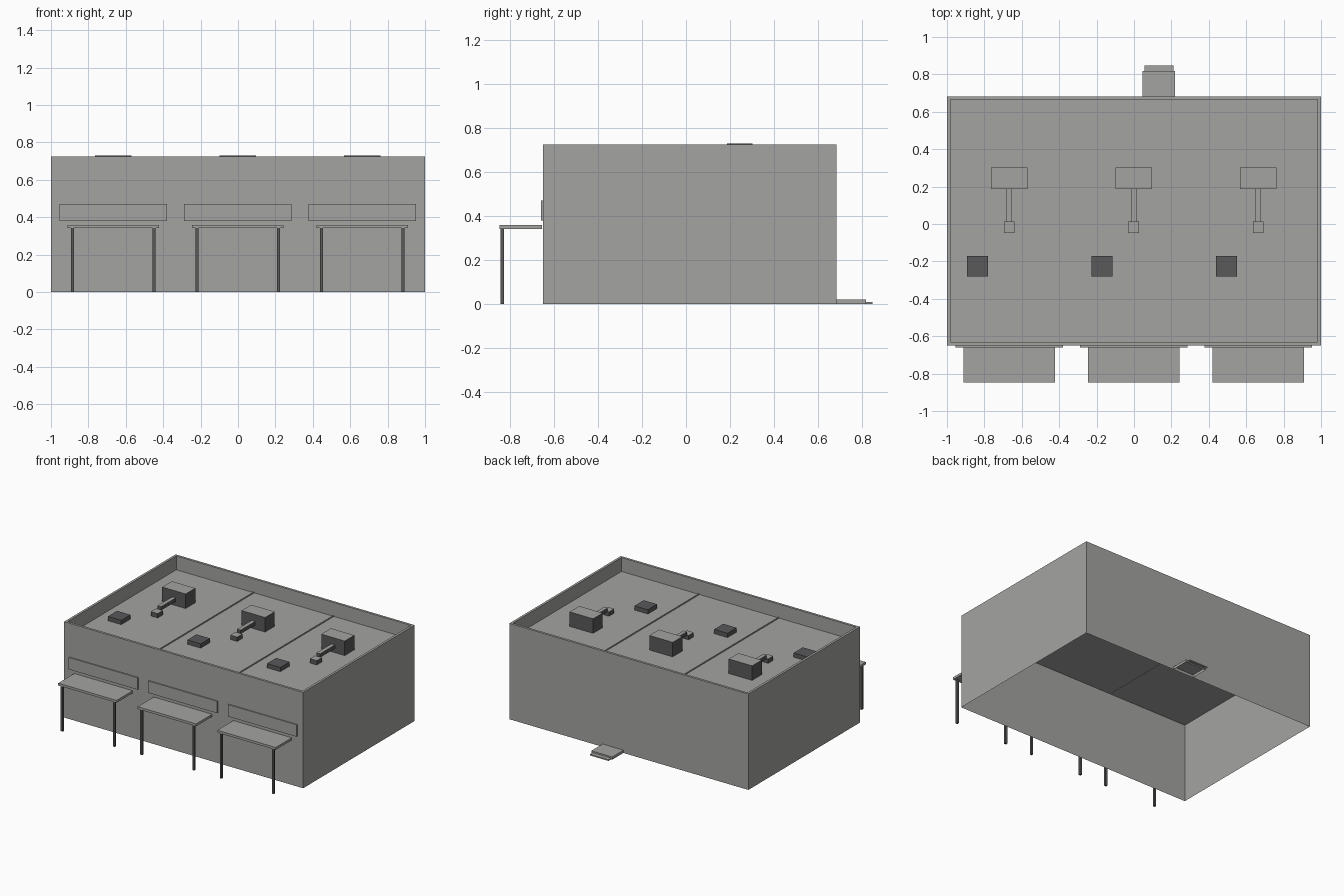
import bpy, bmesh

cube = bpy.data.objects.get("Cube")
if cube:
    bpy.data.objects.remove(cube, do_unlink=True)


def material(name, color):
    m = bpy.data.materials.new(name)
    m.use_nodes = True
    m.diffuse_color = color
    m.node_tree.nodes["Principled BSDF"].inputs["Base Color"].default_value = color
    return m


LIGHT = material("light grey", (0.37, 0.37, 0.36, 1))
DARK = material("dark grey", (0.10, 0.10, 0.105, 1))

X, FRONT, BACK = 1.0, -0.65, 0.683   # building footprint
ROOF, TOP, WALL = 0.62, 0.725, 0.018


def finish(name, bm, mats):
    mesh = bpy.data.meshes.new(name)
    bm.to_mesh(mesh)
    bm.free()
    for m in mats:
        mesh.materials.append(m)
    obj = bpy.data.objects.new(name, mesh)
    bpy.context.collection.objects.link(obj)
    return obj


def box_bmesh(x, y, z, open_bottom=False):
    """Box from (min, max) ranges."""
    bm = bmesh.new()
    bmesh.ops.create_cube(bm, size=1)
    for v in bm.verts:
        v.co = [r[0] if c < 0 else r[1] for c, r in zip(v.co, (x, y, z))]
    bm.normal_update()
    if open_bottom:
        down = [f for f in bm.faces if f.normal.z < -0.5]
        bmesh.ops.delete(bm, geom=down, context='FACES_ONLY')
    return bm


def box(name, x, y, z, mats=(LIGHT,), open_bottom=False):
    bm = box_bmesh(x, y, z, open_bottom)
    # With two materials, the top takes the first and the sides the second
    if len(mats) == 2:
        for f in bm.faces:
            f.material_index = 0 if f.normal.z > 0.5 else 1
    return finish(name, bm, mats)


def around(c, half):
    return (c - half, c + half)


# Building shell: open below, top inset and sunk to make the parapet and roof
bm = box_bmesh((-X, X), (FRONT, BACK), (0, TOP), open_bottom=True)
top = [f for f in bm.faces if f.normal.z > 0.5]
bmesh.ops.inset_region(bm, faces=top, thickness=WALL, use_even_offset=True)
well = bmesh.ops.extrude_discrete_faces(bm, faces=top)["faces"]
for v in well[0].verts:
    v.co.z = ROOF
bm.normal_update()
# Join the sunk roof to the rim with the parapet's inner faces
rim_edges = [e for e in bm.edges if e.is_boundary
             and all(abs(v.co.x) < X - WALL / 2 for v in e.verts)]
if rim_edges:
    bmesh.ops.bridge_loops(bm, edges=rim_edges)
finish("building_shell", bm, [LIGHT])

# Ceiling sheet closing the underside of the roof
box("roof_slab", (-X + 0.001, X - 0.001), (FRONT + 0.001, BACK - 0.001),
    (0.60, ROOF - 0.002))

# Roof seams between the three units
for side, s in (("right", -1), ("left", 1)):
    box("roof_seam_" + side, around(s * 0.333, 0.004),
        (FRONT + WALL, BACK - WALL), (0.597, ROOF + 0.006))

# One set of fittings for each unit
for unit, cx in (("right", -0.667), ("middle", -0.002), ("left", 0.664)):
    # Rooftop equipment
    box("air_unit_" + unit, around(cx, 0.098), (0.187, 0.302), (ROOF, 0.73),
        (LIGHT, DARK))
    box("duct_" + unit, around(cx, 0.015), (0.012, 0.187), (0.65, 0.678),
        (LIGHT, DARK))
    box("duct_outlet_" + unit, around(cx, 0.029), (-0.048, 0.013), (ROOF, 0.653),
        (LIGHT, DARK))
    box("roof_hatch_" + unit, around(cx - 0.17, 0.056), (-0.28, -0.17),
        (ROOF, 0.652), (DARK,))
    # Front sign panel, canopy and its posts
    box("sign_panel_" + unit, around(cx, 0.288), (FRONT - 0.009, FRONT), (0.38, 0.47))
    box("canopy_" + unit, around(cx, 0.244), (-0.847, FRONT - 0.005), (0.341, 0.359))
    for side, s in (("right", -1), ("left", 1)):
        box("canopy_post_%s_%s" % (unit, side), around(cx + s * 0.218, 0.008),
            around(-0.835, 0.008), (0, 0.341), (DARK,))

# Back steps
box("back_step_upper", (0.045, 0.22), (BACK, 0.817), (0, 0.021), open_bottom=True)
box("back_step_lower", (0.055, 0.21), (0.817, 0.848), (0, 0.01), open_bottom=True)
